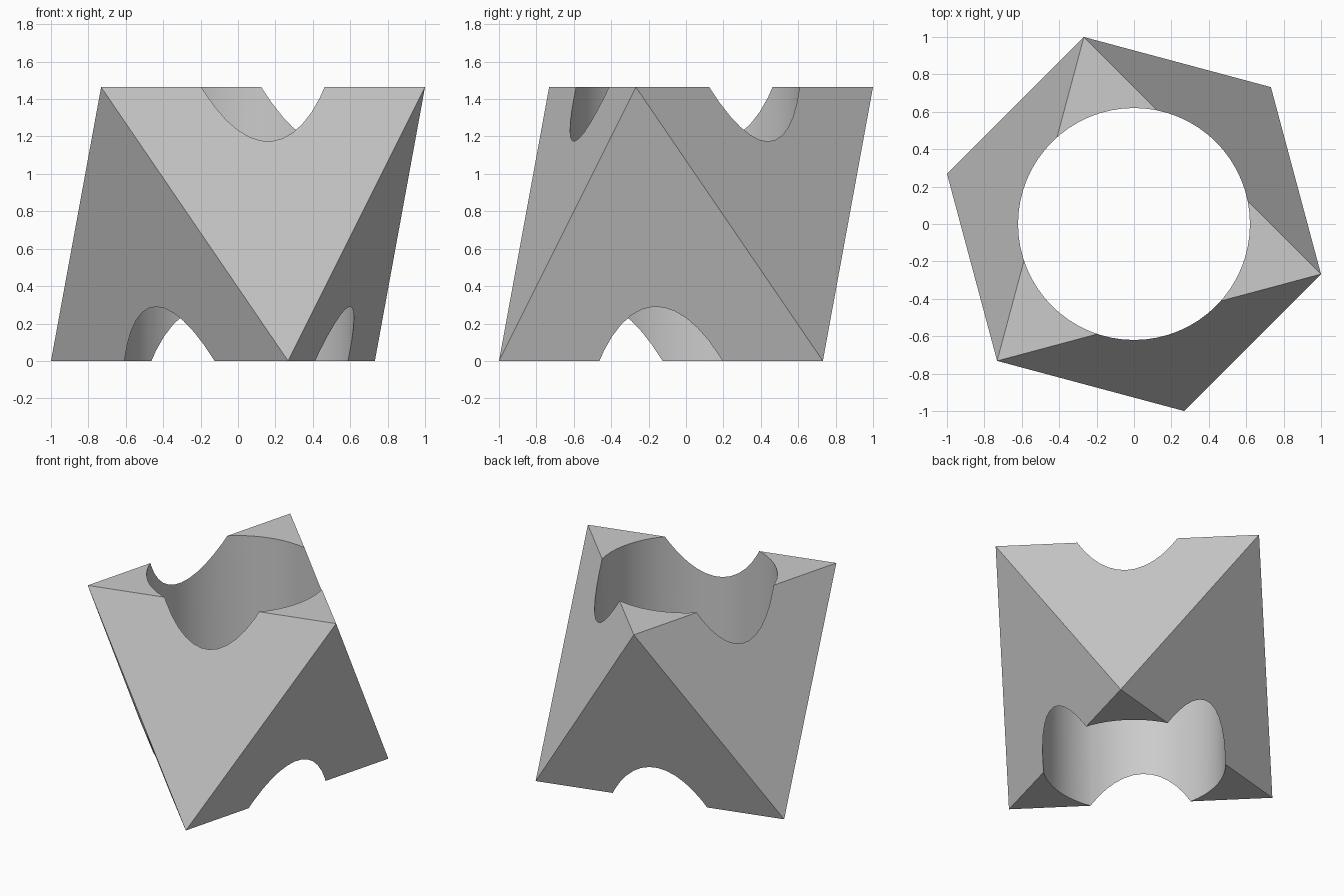
import bpy, bmesh, math

if "Cube" in bpy.data.objects:
    bpy.data.objects.remove(bpy.data.objects["Cube"], do_unlink=True)

RADIUS = 1.035                       # circumradius of the end triangles
HEIGHT = RADIUS * math.sqrt(2)       # regular octahedron lying on a face
BORE = 0.62

grey = bpy.data.materials.new("plain grey")
grey.use_nodes = True
colour = (0.6, 0.6, 0.6, 1)
grey.diffuse_color = colour
grey.node_tree.nodes["Principled BSDF"].inputs["Base Color"].default_value = colour

# Octahedron: two opposed triangles, hulled
bm = bmesh.new()
for z, start in ((0, 45), (HEIGHT, 105)):
    for i in range(3):
        a = math.radians(start + 120 * i)
        bm.verts.new((RADIUS * math.cos(a), RADIUS * math.sin(a), z))
bmesh.ops.convex_hull(bm, input=bm.verts[:])
bmesh.ops.recalc_face_normals(bm, faces=bm.faces[:])
mesh = bpy.data.meshes.new("bored_octahedron")
bm.to_mesh(mesh)
bm.free()
body = bpy.data.objects.new("bored_octahedron", mesh)
bpy.context.collection.objects.link(body)
mesh.materials.append(grey)

# Round bore from top to bottom
bpy.ops.mesh.primitive_cylinder_add(vertices=64, radius=BORE, depth=HEIGHT * 2,
                                    location=(0, 0, HEIGHT / 2))
cutter = bpy.context.object
cutter.name = "bore_cutter"
cutter.hide_render = True
cutter.data.materials.append(grey)

cut = body.modifiers.new("bore", 'BOOLEAN')
cut.operation = 'DIFFERENCE'
cut.solver = 'EXACT'
cut.object = cutter

bpy.ops.object.select_all(action='DESELECT')
body.select_set(True)
bpy.context.view_layer.objects.active = body
bpy.ops.object.modifier_apply(modifier=cut.name)
bpy.data.objects.remove(cutter, do_unlink=True)

# Smooth bore wall, sharp outer edges
bpy.ops.object.shade_smooth_by_angle(angle=math.radians(30))
